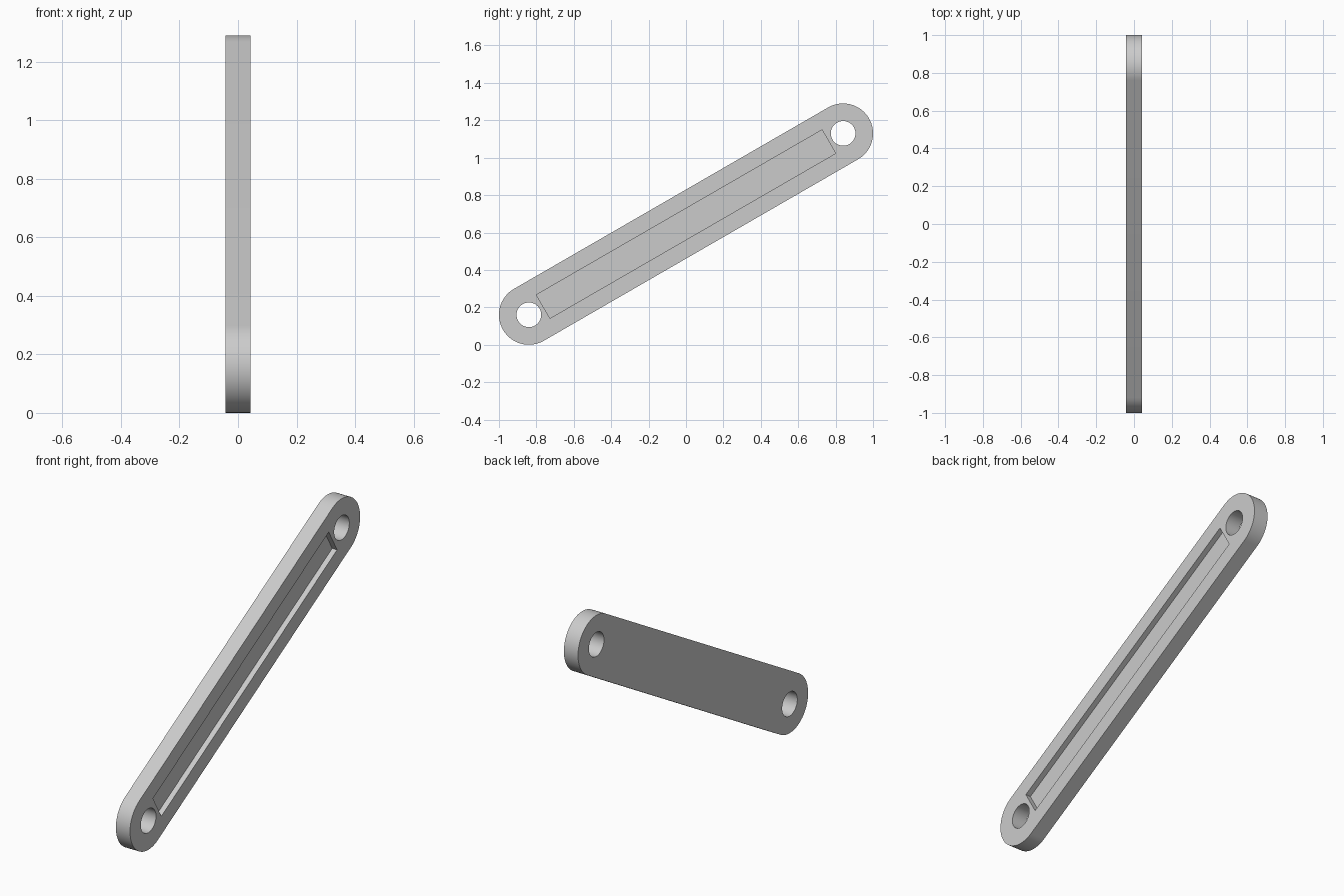
import bpy
import bmesh
from math import cos, sin, pi, radians
from mathutils import Matrix

if "Cube" in bpy.data.objects:
    bpy.data.objects.remove(bpy.data.objects["Cube"], do_unlink=True)

HALF_SPAN = 0.97      # bar centre to hole centre
END_RADIUS = 0.16
HOLE_RADIUS = 0.066
HALF_THICK = 0.043
POCKET_HALF_LENGTH = 0.882
POCKET_HALF_WIDTH = 0.0725
POCKET_DEPTH = 0.03
TILT = radians(30)
ARC_STEPS = 32

grey = bpy.data.materials.new("light grey")
grey.use_nodes = True
grey.diffuse_color = (0.6, 0.6, 0.6, 1)
grey.node_tree.nodes["Principled BSDF"].inputs["Base Color"].default_value = (0.6, 0.6, 0.6, 1)


def prism(name, outline, low, high):
    """Extrude a flat outline between two heights."""
    bm = bmesh.new()
    base = bm.faces.new([bm.verts.new((x, y, low)) for x, y in outline])
    side = bmesh.ops.extrude_face_region(bm, geom=[base])["geom"]
    top = [v for v in side if isinstance(v, bmesh.types.BMVert)]
    bmesh.ops.translate(bm, verts=top, vec=(0, 0, high - low))
    bmesh.ops.recalc_face_normals(bm, faces=bm.faces)
    mesh = bpy.data.meshes.new(name)
    bm.to_mesh(mesh)
    bm.free()
    mesh.materials.append(grey)
    obj = bpy.data.objects.new(name, mesh)
    bpy.context.collection.objects.link(obj)
    return obj


def arc(cx, radius, start, sweep, steps):
    return [(cx + radius * cos(start + sweep * i / steps),
             radius * sin(start + sweep * i / steps)) for i in range(steps + 1)]


# Bar with rounded ends
outline = (arc(HALF_SPAN, END_RADIUS, -pi / 2, pi, ARC_STEPS)
           + arc(-HALF_SPAN, END_RADIUS, pi / 2, pi, ARC_STEPS))
bar = prism("link_bar", outline, -HALF_THICK, HALF_THICK)

# Cutters: two pin holes and a shallow pocket in one face
cutters = [prism("pin_hole_cutter", arc(s * HALF_SPAN, HOLE_RADIUS, 0, 2 * pi, 48)[:-1],
                 -2 * HALF_THICK, 2 * HALF_THICK) for s in (-1, 1)]
px, py = POCKET_HALF_LENGTH, POCKET_HALF_WIDTH
cutters.append(prism("pocket_cutter", [(-px, -py), (px, -py), (px, py), (-px, py)],
                     HALF_THICK - POCKET_DEPTH, 2 * HALF_THICK))

bpy.ops.object.select_all(action="DESELECT")
bar.select_set(True)
bpy.context.view_layer.objects.active = bar
for cutter in cutters:
    cutter.hide_render = True
    mod = bar.modifiers.new("cut", "BOOLEAN")
    mod.operation = "DIFFERENCE"
    mod.solver = "EXACT"
    mod.object = cutter
    bpy.ops.object.modifier_apply(modifier=mod.name)
for cutter in cutters:
    bpy.data.objects.remove(cutter, do_unlink=True)

# Stand the bar on edge, tilted up towards the back, pocket facing +x
c, s = cos(TILT), sin(TILT)
bar.data.transform(Matrix(((0, 0, 1, 0),
                           (c, -s, 0, 0),
                           (s, c, 0, HALF_SPAN * s + END_RADIUS),
                           (0, 0, 0, 1))))
bpy.ops.object.shade_smooth_by_angle(angle=radians(30))
